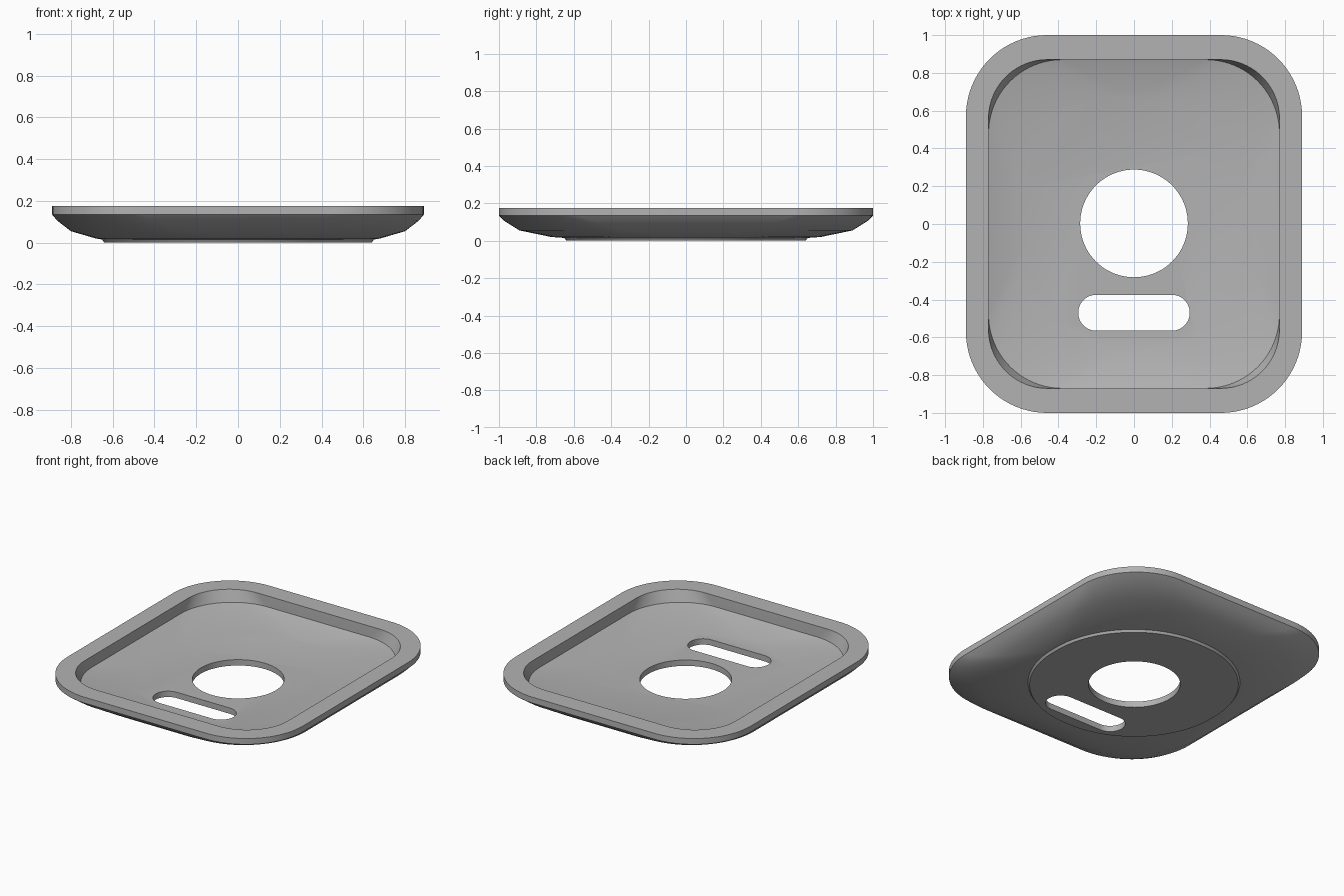
import bpy, bmesh, math

if "Cube" in bpy.data.objects:
    bpy.data.objects.remove(bpy.data.objects["Cube"], do_unlink=True)

grey = bpy.data.materials.new("plain grey")
grey.use_nodes = True
colour = (0.45, 0.45, 0.45, 1)
grey.diffuse_color = colour
grey.node_tree.nodes["Principled BSDF"].inputs["Base Color"].default_value = colour


def rounded_ring(hx, hy, r, z, steps=20):
    """Points of a rounded rectangle, counter-clockwise."""
    pts = []
    for k, (sx, sy) in enumerate([(1, 1), (-1, 1), (-1, -1), (1, -1)]):
        for i in range(steps + 1):
            a = math.pi / 2 * (k + i / steps)
            pts.append((sx * (hx - r) + r * math.cos(a),
                        sy * (hy - r) + r * math.sin(a), z))
    return pts


def loft(name, rings):
    """Skin a stack of rings and cap both ends."""
    bm = bmesh.new()
    loops = [[bm.verts.new(p) for p in ring] for ring in rings]
    n = len(loops[0])
    for low, high in zip(loops, loops[1:]):
        for i in range(n):
            j = (i + 1) % n
            bm.faces.new((low[i], low[j], high[j], high[i]))
    bm.faces.new(loops[0][::-1])
    bm.faces.new(loops[-1])
    bmesh.ops.recalc_face_normals(bm, faces=bm.faces)
    mesh = bpy.data.meshes.new(name)
    bm.to_mesh(mesh)
    bm.free()
    obj = bpy.data.objects.new(name, mesh)
    bpy.context.collection.objects.link(obj)
    mesh.materials.append(grey)
    return obj


# Dished tray: underside, outer wall, rim, inner wall, floor
sections = [
    (0.64, 0.64, 0.62, 0.0),
    (0.65, 0.65, 0.63, 0.015),
    (0.68, 0.72, 0.65, 0.02),
    (0.80, 0.89, 0.56, 0.055),
    (0.865, 0.97, 0.47, 0.105),
    (0.89, 1.0, 0.43, 0.135),
    (0.89, 1.0, 0.43, 0.175),
    (0.77, 0.87, 0.31, 0.175),
    (0.77, 0.87, 0.39, 0.10),
    (0.60, 0.68, 0.57, 0.04),
]
tray = loft("tray", [rounded_ring(*s) for s in sections])


# Round hole and slot through the floor
def cut(name, hx, hy, r, y):
    cutter = loft(name, [rounded_ring(hx, hy, r, z) for z in (-0.2, 0.3)])
    cutter.location.y = y
    cutter.hide_render = True
    cutter.hide_set(True)
    mod = tray.modifiers.new(name, "BOOLEAN")
    mod.operation = "DIFFERENCE"
    mod.solver = "EXACT"
    mod.object = cutter
    return cutter


cutters = [cut("round_hole_cutter", 0.285, 0.285, 0.2849, 0.003),
           cut("slot_cutter", 0.295, 0.095, 0.0949, -0.47)]

# Apply the cuts, then smooth the curved faces
bpy.context.view_layer.objects.active = tray
tray.select_set(True)
for mod in list(tray.modifiers):
    bpy.ops.object.modifier_apply(modifier=mod.name)
for cutter in cutters:
    bpy.data.objects.remove(cutter, do_unlink=True)
bpy.ops.object.shade_smooth_by_angle(angle=math.radians(30))
